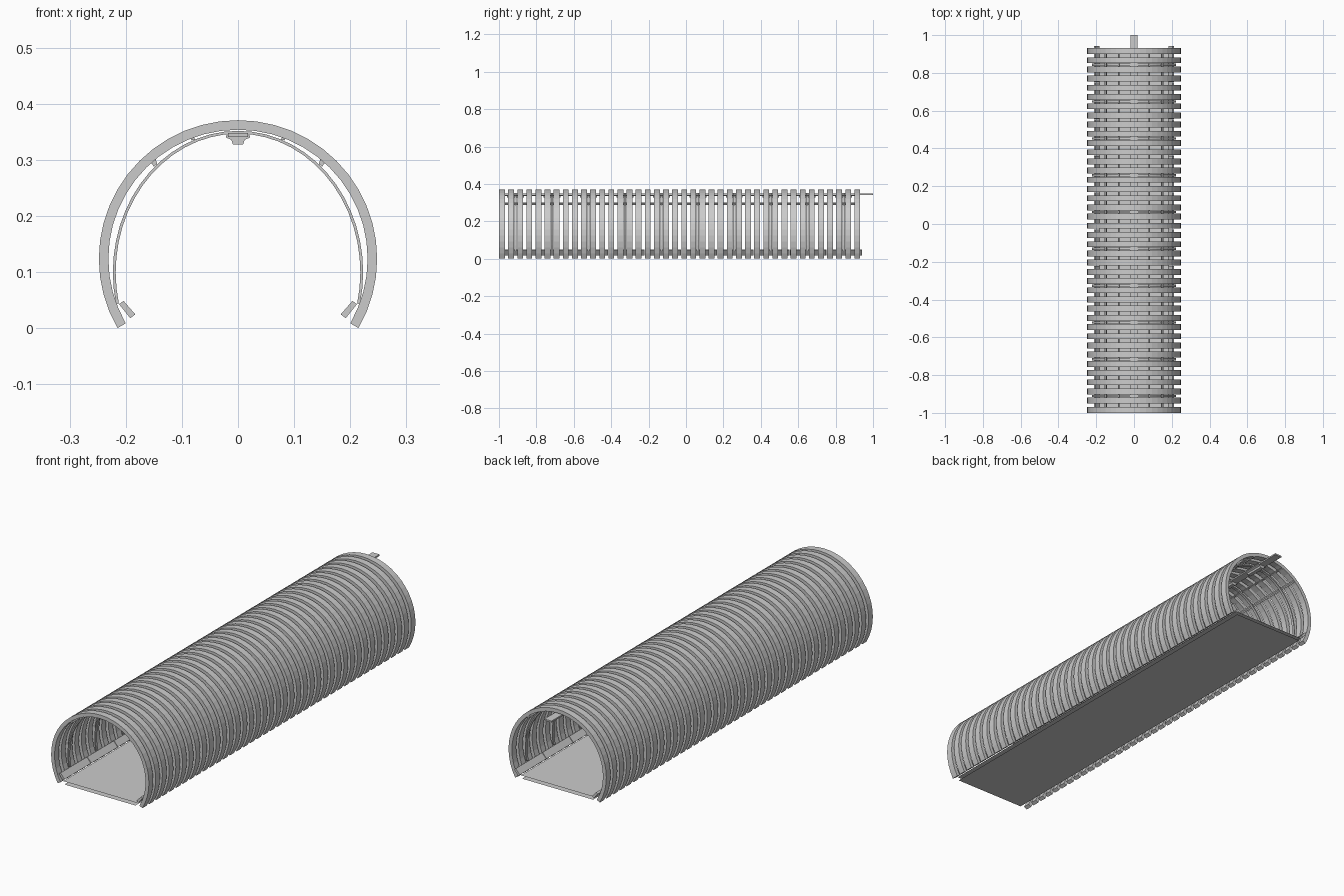
import bpy, math

if "Cube" in bpy.data.objects:
    bpy.data.objects.remove(bpy.data.objects["Cube"])

RIBS = 40
Y0, Y1 = -0.984, 0.916            # first and last rib centres
STEP = (Y1 - Y0) / (RIBS - 1)


def make(name, verts, faces):
    me = bpy.data.meshes.new(name)
    me.from_pydata(verts, [], faces)
    me.update()
    ob = bpy.data.objects.new(name, me)
    bpy.context.collection.objects.link(ob)
    return ob


def prism(name, profile, y0, y1):
    """Extrude a closed counter-clockwise (x, z) outline along y."""
    n = len(profile)
    verts = [(x, y, z) for y in (y0, y1) for x, z in profile]
    faces = [tuple(range(n)), tuple(range(2 * n - 1, n - 1, -1))]
    faces += [(i, i + n, (i + 1) % n + n, (i + 1) % n) for i in range(n)]
    return make(name, verts, faces)


def hoop(name, outer, inner, cz, a0, a1, segs, y, width):
    """Arched band; outer and inner are (x radius, z radius)."""
    verts, faces = [], []
    for i in range(segs + 1):
        a = math.radians(a0 + (a1 - a0) * i / segs)
        c, s = math.cos(a), math.sin(a)
        for rx, rz in (outer, inner):
            for dy in (-width / 2, width / 2):
                verts.append((rx * c, y + dy, cz + rz * s))
    for i in range(segs):
        b, n = 4 * i, 4 * i + 4
        for p, q in ((0, 1), (1, 3), (3, 2), (2, 0)):
            faces.append((b + q, b + p, n + p, n + q))
    e = 4 * segs
    faces += [(0, 1, 3, 2), (e + 2, e + 3, e + 1, e)]
    return make(name, verts, faces)


def mirrored(profile):
    return [(-x, z) for x, z in reversed(profile)]


# outer ribs
for i in range(RIBS):
    hoop("outer_rib", (0.248, 0.247), (0.231, 0.230), 0.124,
         -30, 210, 32, Y0 + i * STEP, 0.031)

# thin inner hoops and hanging lamps, one per four ribs
for i in range(10):
    y = Y0 + (4 * i + 1.5) * STEP
    hoop("inner_hoop", (0.223, 0.252), (0.218, 0.247), 0.1,
         -13, 193, 32, y, 0.012)
    prism("ceiling_lamp", [(-0.009, 0.328), (0.009, 0.328), (0.012, 0.336),
                           (0.021, 0.340), (0.021, 0.344), (-0.021, 0.344),
                           (-0.021, 0.340), (-0.012, 0.336)],
          y - 0.045, y + 0.045)

# ceiling rail sticking out at the back
prism("ceiling_rail", [(-0.018, 0.341), (0.018, 0.341),
                       (0.018, 0.348), (-0.018, 0.348)], -0.98, 1.0)

# lengthwise bars between hoops and ribs
bars = {
    "upper_bar": [(0.077, 0.337), (0.083, 0.335), (0.085, 0.340), (0.079, 0.342)],
    "shoulder_bar": [(0.144, 0.293), (0.150, 0.288), (0.155, 0.296), (0.147, 0.302)],
}
for name, prof in bars.items():
    prism(name + "_right", prof, -0.995, 0.93)
    prism(name + "_left", mirrored(prof), -0.995, 0.93)

# tilted skirting panels along both floor edges
skirt = [(0.183, 0.025), (0.192, 0.018), (0.212, 0.043), (0.204, 0.049)]
length = 1.94 / 10
for i in range(10):
    a = -0.995 + i * length
    b = a + length - 0.003
    prism("skirting_right", skirt, a, b)
    prism("skirting_left", mirrored(skirt), a, b)

# floor deck and underside sheets
for name, w, z in (("floor_deck", 0.186, 0.018), ("floor_underside", 0.180, 0.004)):
    make(name, [(-w, -1, z), (w, -1, z), (w, 0.93, z), (-w, 0.93, z)], [(0, 1, 2, 3)])
